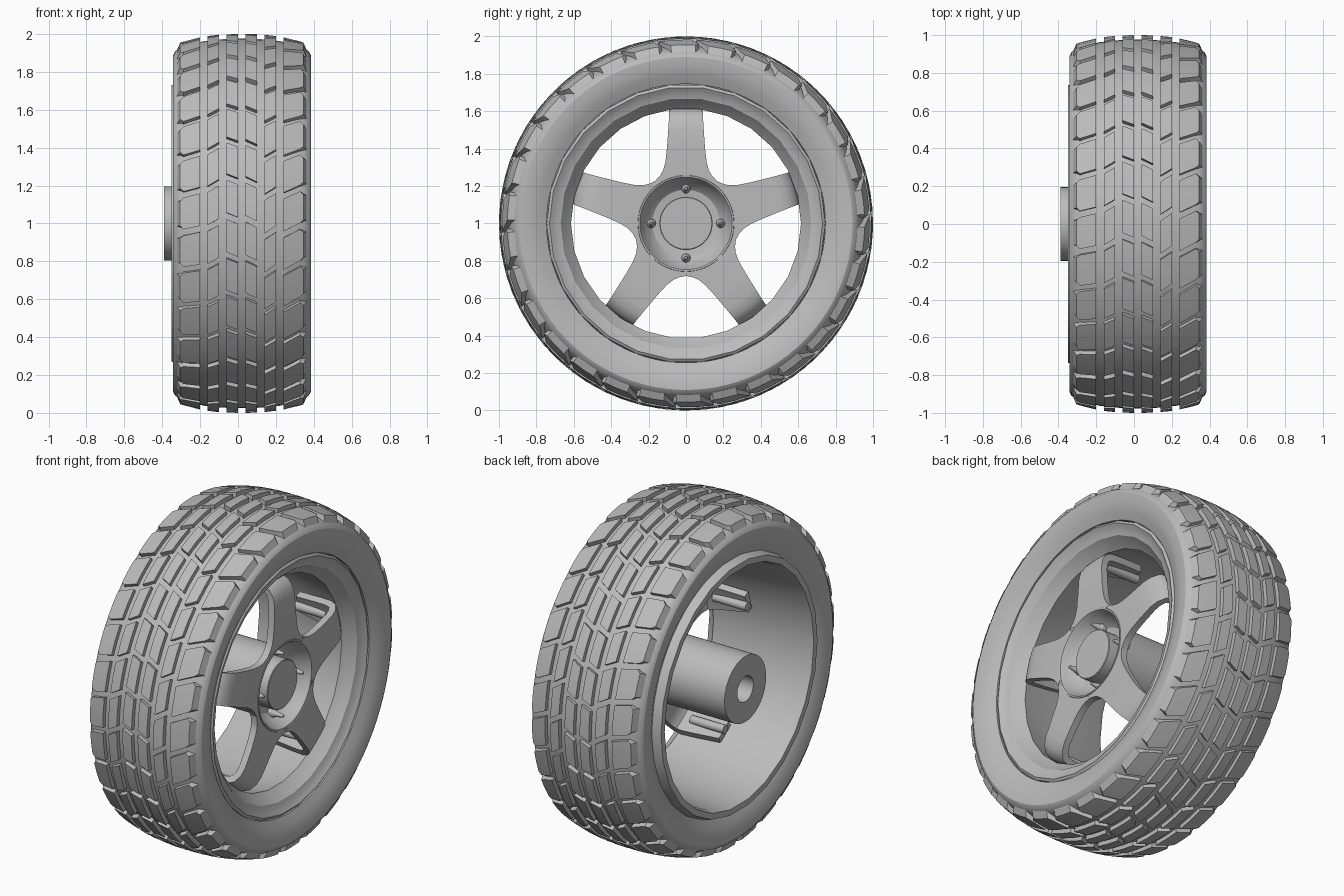
import bpy, bmesh
from math import pi, cos, sin, tan, sqrt, radians

if "Cube" in bpy.data.objects:
    bpy.data.objects.remove(bpy.data.objects["Cube"], do_unlink=True)

grey = bpy.data.materials.new("plain grey")
grey.use_nodes = True
GREY = (0.5, 0.5, 0.5, 1)
grey.diffuse_color = GREY
grey.node_tree.nodes["Principled BSDF"].inputs["Base Color"].default_value = GREY


def polar(x, r, a):
    """Point on the wheel: along the axle, outwards, around."""
    return (x, r * cos(a), 1 + r * sin(a))


def finish(bm, name, angle=30):
    bmesh.ops.remove_doubles(bm, verts=bm.verts, dist=0.0005)
    bmesh.ops.recalc_face_normals(bm, faces=bm.faces)
    mesh = bpy.data.meshes.new(name)
    bm.to_mesh(mesh)
    bm.free()
    ob = bpy.data.objects.new(name, mesh)
    bpy.context.collection.objects.link(ob)
    mesh.materials.append(grey)
    bpy.ops.object.select_all(action="DESELECT")
    ob.select_set(True)
    bpy.context.view_layer.objects.active = ob
    bpy.ops.object.shade_smooth_by_angle(angle=radians(angle))
    return ob


def spin(name, profile, steps, closed=True, centre=(0, 0)):
    """Turn a profile of (x, radius) points around the axle direction."""
    bm = bmesh.new()
    rings = []
    for i in range(steps):
        a = 2 * pi * i / steps
        rings.append([bm.verts.new((x, centre[0] + r * cos(a), 1 + centre[1] + r * sin(a)))
                      for x, r in profile])
    n = len(profile)
    for i in range(steps):
        p, q = rings[i], rings[(i + 1) % steps]
        for j in range(n if closed else n - 1):
            k = (j + 1) % n
            bm.faces.new((p[j], p[k], q[k], q[j]))
    return finish(bm, name)


# Tyre body, symmetric about its own middle plane
MID = 0.021


def crown(x):
    return 1.0 - 0.045 * (abs(x - MID) / 0.325) ** 2.5


half = [(0.0, 0.976), (0.1, 0.973), (0.2, 0.963), (0.28, 0.944), (0.325, 0.927),
        (0.352, 0.91), (0.363, 0.89), (0.36, 0.84), (0.342, 0.79), (0.32, 0.745)]
tyre = [(MID + x, r) for x, r in half] + [(MID - x, r) for x, r in reversed(half[1:])]
spin("tyre", tyre, 90)

# Tread blocks: row start, row end, and slant of the gap at each side
rows = [(-0.305, -0.2, -0.05, -0.03), (-0.16, -0.1, -0.025, 0.01),
        (-0.06, 0.0, 0.04, 0.015), (0.04, 0.1, 0.025, -0.005),
        (0.14, 0.2, -0.07, -0.03), (0.24, 0.345, -0.06, -0.015)]
BLOCKS = 30
pitch = 2 * pi / BLOCKS
bm = bmesh.new()
for x0, x1, s0, s1 in rows:
    # columns across the block: x, slant, trim that cuts the outer corners, splay of the foot
    cols = [(x0, s0, 0, 0), (x1, s1, 0, 0)]
    if x0 < -0.3:
        cols = [(x0, s0, 0.018, -0.02), (x0 + 0.018, s0, 0, 0), (x1, s1, 0, 0)]
    if x1 > 0.3:
        cols = [(x0, s0, 0, 0), (x1 - 0.018, s1, 0, 0), (x1, s1, 0.018, 0.02)]
    for b in range(BLOCKS):
        grid = []
        for x, slant, trim, splay in cols:
            start = b * pitch + slant + 0.017 + trim
            length = pitch - 0.034 - 2 * trim
            top = crown(x)
            line = []
            for t in range(3):
                a = pi - start - length * t / 2
                line.append((bm.verts.new(polar(x, top, a)),
                             bm.verts.new(polar(x + splay, top - 0.045, a))))
            grid.append(line)
        for c in range(len(cols) - 1):
            for t in range(2):
                p, q, r, s = grid[c][t], grid[c + 1][t], grid[c + 1][t + 1], grid[c][t + 1]
                bm.faces.new((p[0], q[0], r[0], s[0]))
            for t in (0, 2):
                p, q = grid[c][t], grid[c + 1][t]
                bm.faces.new((p[0], q[0], q[1], p[1]))
        for line in (grid[0], grid[-1]):
            for t in range(2):
                p, q = line[t], line[t + 1]
                bm.faces.new((p[0], q[0], q[1], p[1]))
finish(bm, "tread_blocks", 20)

# Rim barrel: open behind, stepped lip in front
spin("rim", [(0.335, 0.745), (0.345, 0.73), (0.335, 0.715), (0.325, 0.70), (0.315, 0.67),
             (0.275, 0.64), (0.25, 0.615), (0.2, 0.625), (0.0, 0.66), (-0.32, 0.69),
             (-0.35, 0.70), (-0.35, 0.735), (-0.3, 0.75), (0.2, 0.75)], 26)

# Hub: bored tube behind, flange and dished face with a cap in front
spin("hub", [(-0.39, 0.075), (-0.39, 0.195), (0.22, 0.195), (0.26, 0.25), (0.272, 0.28),
             (0.308, 0.28), (0.309, 0.258), (0.313, 0.256), (0.311, 0.247), (0.29, 0.235),
             (0.24, 0.215), (0.21, 0.18), (0.205, 0.142), (0.29, 0.142), (0.293, 0.138),
             (0.293, 0.0005), (-0.1, 0.0005), (-0.1, 0.075)], 60)

# Wheel bolts: tapered pins around the cap
for i in range(4):
    a = i * pi / 2
    spin("bolt_%d" % (i + 1), [(0.2, 0.0005), (0.2, 0.024), (0.235, 0.024), (0.245, 0.018),
                               (0.3, 0.008), (0.305, 0.0005)],
         12, False, (0.185 * cos(a), 0.185 * sin(a)))

# Spokes: flat strips flaring into the hub and bending back along the rim
# stations: distance from the axle, x, half width
stations = [(0.0, 0.31, 0.165), (0.255, 0.31, 0.139), (0.285, 0.31, 0.122),
            (0.33, 0.31, 0.11), (0.4, 0.31, 0.102), (0.5, 0.308, 0.095),
            (0.555, 0.297, 0.092), (0.595, 0.27, 0.09), (0.612, 0.23, 0.09),
            (0.622, 0.15, 0.08), (0.635, 0.0, 0.06)]
COLS = 9
for n in range(5):
    a = pi / 2 + n * 2 * pi / 5
    bm = bmesh.new()
    grid = []
    for u, x, w in stations:
        line = []
        for c in range(COLS):
            v = w * (2 * c / (COLS - 1) - 1)
            # meet the hub edge and the neighbouring spokes inside, the round rim outside
            if u > 0.55:
                uu = sqrt(u * u - v * v)
            else:
                uu = max(u, sqrt(0.252 ** 2 - v * v), abs(v) / tan(pi / 5))
            line.append(bm.verts.new((x, uu * cos(a) - v * sin(a), 1 + uu * sin(a) + v * cos(a))))
        grid.append(line)
    for p, q in zip(grid, grid[1:]):
        for c in range(COLS - 1):
            bm.faces.new((p[c], p[c + 1], q[c + 1], q[c]))
    spoke = finish(bm, "spoke_%d" % (n + 1), 35)
    # front face must look outwards before thickening inwards
    if spoke.data.polygons[2 * COLS].normal.x < 0:
        spoke.data.flip_normals()
    thick = spoke.modifiers.new("thickness", "SOLIDIFY")
    thick.thickness = 0.04
    thick.offset = -1
    bpy.ops.object.modifier_apply(modifier=thick.name)
    bpy.ops.object.shade_smooth_by_angle(angle=radians(35))

    # round bar along the back leg of the spoke
    spin("spoke_bar_%d" % (n + 1), [(0.2, 0.0005), (0.2, 0.025), (-0.02, 0.025), (-0.02, 0.0005)],
         14, False, (0.58 * cos(a), 0.58 * sin(a)))
